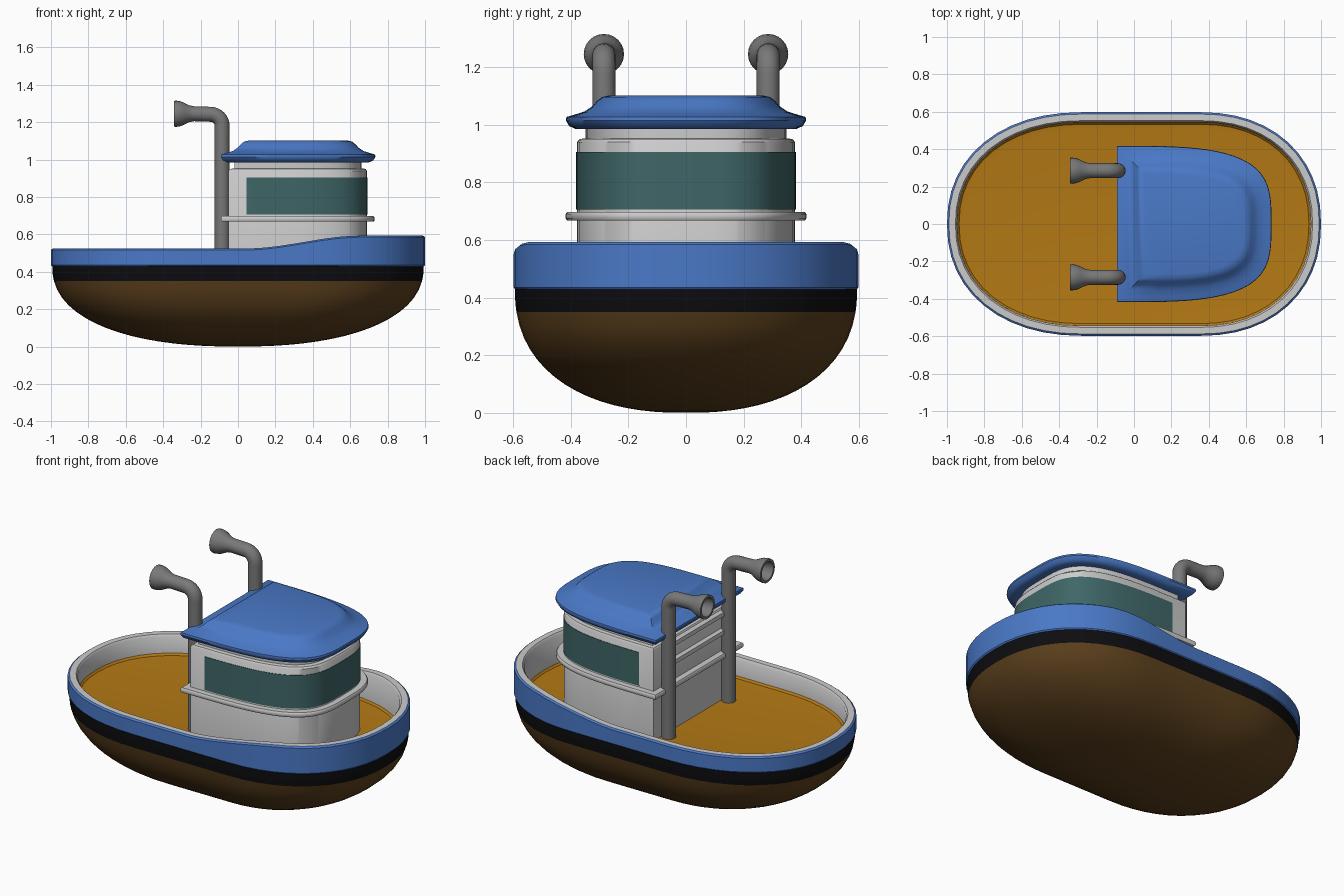
import bpy, math
from math import sin, cos, pi

if "Cube" in bpy.data.objects:
    bpy.data.objects.remove(bpy.data.objects["Cube"])


def mat(name, rgb):
    m = bpy.data.materials.new(name)
    m.diffuse_color = (*rgb, 1)
    m.use_nodes = True
    m.node_tree.nodes["Principled BSDF"].inputs["Base Color"].default_value = m.diffuse_color
    return m


BLUE = mat("blue_paint", (0.068, 0.19, 0.57))
WOOD = mat("deck_wood", (0.45, 0.19, 0.007))
BROWN = mat("hull_brown", (0.107, 0.051, 0.012))
BLACK = mat("black_band", (0.004, 0.004, 0.005))
GLASS = mat("glass", (0.05, 0.133, 0.135))
METAL = mat("pipe_metal", (0.19, 0.19, 0.19))


def loft(name, rings, material=None, cap0=False, cap1=False, closed=True, angle=40):
    """Skin a stack of equal-sized point rings."""
    n = len(rings[0])
    verts = [p for ring in rings for p in ring]
    faces = []
    for k in range(len(rings) - 1):
        a, b = k * n, (k + 1) * n
        for i in range(n if closed else n - 1):
            j = (i + 1) % n
            faces.append((a + i, a + j, b + j, b + i))
    if cap0:
        faces.append(tuple(reversed(range(n))))
    if cap1:
        faces.append(tuple(range(len(verts) - n, len(verts))))
    me = bpy.data.meshes.new(name)
    me.from_pydata(verts, [], faces)
    ob = bpy.data.objects.new(name, me)
    bpy.context.collection.objects.link(ob)
    if material:
        me.materials.append(material)
    bpy.ops.object.select_all(action='DESELECT')
    ob.select_set(True)
    bpy.context.view_layer.objects.active = ob
    bpy.ops.object.shade_smooth_by_angle(angle=math.radians(angle))
    return ob


def power(v, e):
    return math.copysign(abs(v) ** e, v)


# Boat outline: straight sides with rounded ends
def outline(inset=0, scale=1, z=0.0, seg=24):
    pts = []
    e = 2 / 2.2
    for cx, a, start in ((0.35, 0.65, -pi / 2), (-0.27, 0.73, pi / 2)):
        for i in range(seg + 1):
            t = start + pi * i / seg
            x = cx + (a - inset) * power(cos(t), e)
            y = (0.598 - inset) * power(sin(t), e)
            pts.append((x * scale, y * scale, z(x) if callable(z) else z))
        # extra points along the straight side so the sheer line can curve
        s = 1 if start < 0 else -1
        for i in range(1, 14):
            x = s * (0.35 - 0.62 * i / 14) if s > 0 else -0.27 + 0.62 * i / 14
            pts.append((x * scale, s * (0.598 - inset) * scale, z(x) if callable(z) else z))
    return pts


def sheer(drop=0.0):
    def f(x):
        t = min(max((x - 0.05) / 0.6, 0), 1)
        return 0.525 + 0.068 * t * t * (3 - 2 * t) - drop
    return f


def hull_ring(z):
    u = 1 - z / 0.43
    return outline(scale=0.993 * (1 - u ** 2.3) ** (1 / 2.3), z=z)


# Hull
levels = [0.35 * (i / 16) ** 2.2 for i in range(1, 17)]
loft("hull_bottom", [hull_ring(z) for z in levels], BROWN, cap0=True)
loft("hull_stripe", [hull_ring(z) for z in (0.35, 0.375, 0.40, 0.43)], BLACK)
loft("bulwark", [outline(0.006, z=0.428), outline(0, z=0.435),
                 outline(0, z=sheer(0.008)), outline(0.01, z=sheer())], BLUE)
loft("rim", [outline(0.01, z=sheer()), outline(0.045, z=sheer()),
             outline(0.054, z=sheer(0.012)), outline(0.055, z=0.39)])
loft("deck", [outline(0.054, z=0.415), outline(0.065, z=0.403),
              outline(0.09, z=0.40)], WOOD, cap1=True)


# Cabin plan: straight back, rounded front
def plan(inset, z, back=-0.05, front=0.69, half=0.378, x0=None, seg=48):
    b, a, h = back + inset, front - back - 2 * inset, half - inset
    lim = pi / 2 if x0 is None else math.acos(((x0 - b) / a) ** 1.75)
    pts = []
    for i in range(seg + 1):
        t = -lim + 2 * lim * i / seg
        c = max(cos(t), 0)
        if c < 1e-9:
            c = 0
        pts.append((b + a * c ** (2 / 3.5), h * power(sin(t), 2 / 3.5), z))
    return pts


# Cabin
loft("cabin_wall", [plan(d, z) for d, z in
                    ((0, 0.39), (0, 0.94), (0.008, 0.95), (0.03, 0.953), (0.03, 1.0))],
     cap0=True, cap1=True)
loft("cabin_ledge", [plan(d, z) for d, z in
                     ((0.01, 0.668), (-0.035, 0.668), (-0.04, 0.675), (-0.04, 0.69),
                      (-0.035, 0.697), (0.01, 0.697))])
loft("wraparound_window", [plan(d, z, x0=0.045) for d, z in
                           ((0.002, 0.705), (-0.003, 0.705), (-0.003, 0.905), (0.002, 0.905))],
     GLASS, closed=False)

# Roof
roof = ((0.09, 0.995), (0.035, 0.985), (0.012, 0.995), (0, 1.015), (0.002, 1.027),
        (0.03, 1.035), (0.065, 1.046), (0.09, 1.063), (0.108, 1.083), (0.125, 1.096),
        (0.15, 1.102))
loft("roof", [plan(d, z, -0.092, 0.735, 0.417) for d, z in roof], BLUE, cap0=True, cap1=True)

# Rungs on the back wall between the pipes
for i, z in enumerate((0.82, 0.93)):
    bpy.ops.mesh.primitive_cube_add(size=1, location=(-0.06, 0, z))
    bpy.context.object.name = f"back_rung_{i + 1}"
    bpy.context.object.scale = (0.04, 0.56, 0.025)


# Bent exhaust pipes with flared open ends: (x, z, turn, radius)
path = [(-0.085, 0.39, 0, 0.04), (-0.085, 1.18, 0, 0.04)]
path += [(-0.147 + 0.062 * cos(t), 1.18 + 0.062 * sin(t), t, 0.04)
         for t in (pi / 2 * i / 8 for i in range(1, 9))]
path += [(x, 1.245, pi / 2, r) for x, r in
         ((-0.235, 0.04), (-0.26, 0.045), (-0.285, 0.057), (-0.305, 0.066), (-0.33, 0.07),
          (-0.343, 0.069), (-0.343, 0.055), (-0.31, 0.05), (-0.27, 0.03))]


def pipe_ring(x, z, turn, r, y, n=24):
    return [(x + r * cos(a) * cos(turn), y + r * sin(a), z + r * cos(a) * sin(turn))
            for a in (2 * pi * i / n for i in range(n))]


for side, y in (("right", -0.285), ("left", 0.285)):
    loft(f"exhaust_pipe_{side}", [pipe_ring(*p, y) for p in path], METAL, cap0=True, cap1=True)
